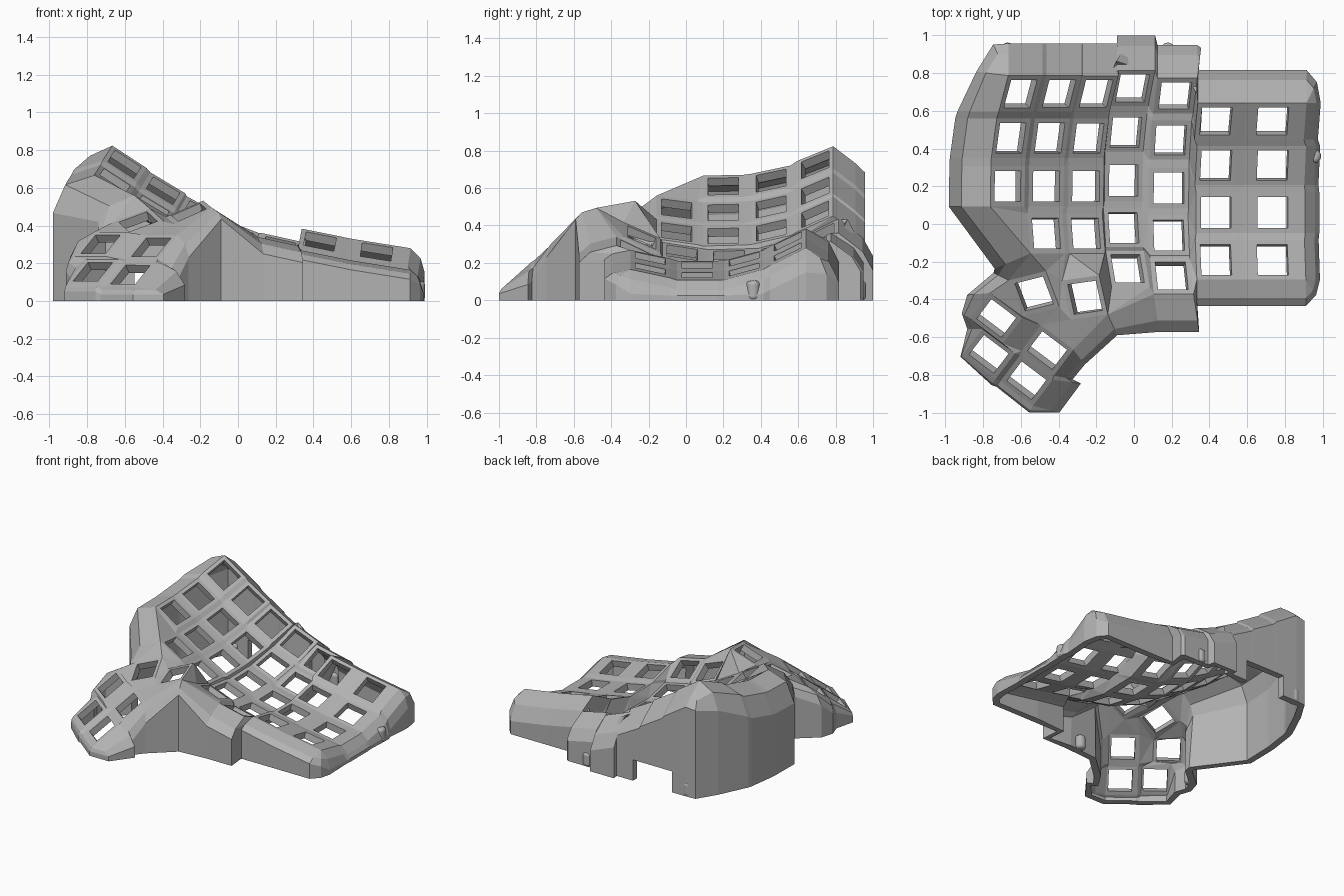
import bpy, bmesh
from math import cos, sin, radians
from mathutils import Vector

if "Cube" in bpy.data.objects:
    bpy.data.objects.remove(bpy.data.objects["Cube"])

grey = bpy.data.materials.new("plain grey")
grey.use_nodes = True
grey.diffuse_color = (0.45, 0.45, 0.45, 1)
grey.node_tree.nodes["Principled BSDF"].inputs["Base Color"].default_value = (0.45, 0.45, 0.45, 1)

bm = bmesh.new()
HALF, HOLE = 0.108, 0.082


def face(*verts):
    loop = list(dict.fromkeys(verts))
    if len(loop) > 2 and not bm.faces.get(loop):
        bm.faces.new(loop)


def key(x, y, z, gx, gy, turn=0, left=HALF, right=HALF):
    """Square frame round one switch hole, tilted by the slopes gx and gy."""
    c, s = cos(radians(turn)), sin(radians(turn))
    u = Vector((c, s, gx * c + gy * s)).normalized()
    v = Vector((-gx, -gy, 1)).normalized().cross(u)
    mid = Vector((x, y, z))

    def ring(l, r, h):
        return [bm.verts.new(mid + u * a + v * b) for a, b in ((-l, h), (r, h), (r, -h), (-l, -h))]
    outer, inner = ring(left, right, HALF), ring(HOLE, HOLE, HOLE)
    for i in range(4):
        j = (i + 1) % 4
        face(outer[i], inner[i], inner[j], outer[j])
    return dict(zip(("TL", "TR", "BR", "BL"), outer))


def bridge(a, b):
    """Strip of triangles between two lines of corners."""
    i = j = 0
    while i < len(a) - 1 or j < len(b) - 1:
        step_a = j == len(b) - 1 or (
            i < len(a) - 1 and (a[i + 1].co - b[j].co).length <= (a[i].co - b[j + 1].co).length)
        if step_a:
            face(a[i], a[i + 1], b[j])
            i += 1
        else:
            face(a[i], b[j + 1], b[j])
            j += 1


def side(column, s):
    return [k[e + s] for k in column for e in "TB"]


# Finger columns: x, y shift, height, sideways slope, lean, row count
row_y = (0.69, 0.455, 0.20, -0.05, -0.265)
row_z = (0.115, 0.03, 0, 0.02, 0.1)
row_g = (0.58, 0.30, 0.03, -0.18, -0.5)
row_x = (0.068, 0.018, 0, 0, 0.03)
fingers = ((-0.67, 0, 0.61, -0.65, 1, 3), (-0.465, 0, 0.47, -0.6, 1, 4),
           (-0.255, 0, 0.345, -0.55, 0.8, 4), (-0.055, 0.03, 0.235, -0.38, 0.7, 5),
           (0.185, -0.01, 0.17, -0.22, 0.5, 5))
cols = [[key(x + row_x[r] * lean, row_y[r] + dy, z + row_z[r], gx, row_g[r])
         for r in range(n)] for x, dy, z, gx, lean, n in fingers]

# Outer columns, set forward and raised; the last one has wide keys
outer_rows = ((0.545, 0.125, 0.5), (0.31, 0.03, 0.28), (0.06, 0, 0), (-0.19, 0.035, -0.22))
for x, z, gx, l, r in ((0.435, 0.19, -0.2, HALF, HALF), (0.735, 0.135, -0.16, 0.15, 0.175)):
    cols.append([key(x, y, z + dz, gx, gy, 0, l, r) for y, dz, gy in outer_rows])

# Webs inside each column and between columns
for col in cols:
    for a, b in zip(col, col[1:]):
        bridge([a["BL"], a["BR"]], [b["TL"], b["TR"]])
for n, (a, b) in enumerate(zip(cols, cols[1:])):
    la, lb = side(a, "R"), side(b, "L")
    if n == 0:
        la.append(a[-1]["BL"])
    if n == 2:
        lb.pop()
    bridge(la, lb)

# Thumb cluster
t1 = key(-0.26, -0.39, 0.47, 0.4, 0.27, 8)
t2 = key(-0.53, -0.37, 0.42, 0.26, 0.45, 14)
t3, t4, t5, t6 = [key(x, y, z, 0.45, 0.6, -37) for x, y, z in (
    (-0.73, -0.5, 0.3), (-0.77, -0.69, 0.155), (-0.46, -0.67, 0.285), (-0.57, -0.83, 0.14))]
bridge(side([t2], "R"), side([t1], "L"))
bridge(side([t3, t4], "R"), side([t5, t6], "L"))
for a, b in ((t3, t4), (t5, t6)):
    bridge([a["BL"], a["BR"]], [b["TL"], b["TR"]])
bridge([t2["TL"], t2["BL"], t2["BR"], t1["BL"], t1["BR"]],
       [t3["TL"], t3["TR"], t5["TL"], t5["TR"]])
c0, c1, c2, c3, c4, c5, c6 = cols
bridge([c1[3]["BL"], c1[3]["BR"], c2[3]["BL"], c2[3]["BR"], c3[4]["TL"], c3[4]["BL"]],
       [t2["TL"], t2["TR"], t1["TL"], t1["TR"], t1["BR"]])
bridge([t1["BR"]], [c3[4]["BL"], c3[4]["BR"], c4[4]["BL"]])

# Outer wall: each rim corner with its outward offset, drop and shoulder share of the drop
rim = []


def wall(corners, dx, dy, drop, bend=0.4):
    rim.extend((v, Vector((dx, dy, -drop)), bend) for v in corners)


def edge(columns, e, row):
    return [k[row][e + s] for k in columns for s in "LR"]


wall(side(c0, "L")[:0:-1], -0.22, 0, 0.2, 0.25)
wall([c0[0]["TL"]], -0.17, 0.02, 0.18, 0.3)
wall([c0[0]["TL"]], -0.08, 0.165, 0.15, 0.65)
wall(edge((c0, c1, c2), "T", 0), 0, 0.17, 0.14, 0.65)
wall(edge((c3,), "T", 0), 0, 0.185, 0.2, 0.5)
wall(edge((c4,), "T", 0), 0, 0.175, 0.16, 0.5)
wall([c4[0]["TR"]], 0.02, 0.16, 0.16, 0.5)
wall(edge((c5, c6), "T", 0), 0, 0.175, 0.18)
wall([c6[0]["TR"]], 0.055, 0.11, 0.14)
wall(side(c6, "R"), 0.075, 0, 0.13)
wall([c6[3]["BR"]], 0.055, -0.08, 0.08)
wall(edge((c5, c6), "B", 3)[::-1], 0, -0.14, 0.05)
wall([c4[4]["BR"]], 0.03, -0.2, 0.09)
wall([c4[4]["BL"]], 0.03, -0.2, 0.09)
wall([t1["BR"]], 0.05, -0.11, 0.06)
wall([t5["TR"]], 0.06, -0.08, 0.12)
wall([t5["BR"]], 0.1, -0.02, 0.12)
wall([t6["TR"]], 0.15, -0.02, 0.12)
wall([t6["BR"]], 0.14, -0.036, 0.04)
wall([t6["BR"]], -0.02, -0.036, 0.04)
wall([t6["BL"], t4["BR"]], -0.02, -0.03, 0.04)
wall([t4["BL"]], -0.012, -0.01, 0.04)
wall([t4["TL"]], -0.08, 0, 0.1)
wall([t3["BL"]], -0.045, 0.03, 0.08)
wall([t3["TL"]], -0.12, -0.01, 0.12)
wall([t2["TL"]], -0.08, 0.04, 0.1)
wall([c1[3]["BL"]], -0.19, -0.08, 0.14)

levels = []
for v, off, bend in rim:
    shoulder = v.co + Vector((off.x * 0.7, off.y * 0.7, off.z * bend))
    lower = v.co + off
    shoulder.z, lower.z = max(shoulder.z, 0.05), max(lower.z, 0.025)
    ground = Vector((lower.x, lower.y, 0))
    levels.append([v] + [bm.verts.new(p) for p in (shoulder, lower, ground)])
for a, b in zip(levels, levels[1:] + levels[:1]):
    for n in range(3):
        face(a[n], a[n + 1], b[n + 1], b[n])


# Port opening at the foot of the back wall
def in_back(f):
    c = f.calc_center_median()
    return c.y > 0.85 and -0.8 < c.x < 0 and abs(f.normal.z) < 0.1


bm.normal_update()
for co, no in (((-0.55, 0, 0), (1, 0, 0)), ((-0.22, 0, 0), (1, 0, 0)), ((0, 0, 0.16), (0, 0, 1))):
    faces = [f for f in bm.faces if in_back(f)]
    edges = {e for f in faces for e in f.edges}
    verts = {v for f in faces for v in f.verts}
    bmesh.ops.bisect_plane(bm, geom=faces + list(edges) + list(verts), plane_co=co, plane_no=no)
    bm.normal_update()
port = [f for f in bm.faces if in_back(f) and -0.55 < f.calc_center_median().x < -0.22
        and f.calc_center_median().z < 0.16]
bmesh.ops.delete(bm, geom=port, context="FACES")

bmesh.ops.recalc_face_normals(bm, faces=bm.faces[:])
bm.normal_update()
if sum(f.normal.z * f.calc_area() for f in bm.faces) < 0:
    bmesh.ops.reverse_faces(bm, faces=bm.faces[:])

# Case shell, thickened inward
mesh = bpy.data.meshes.new("case_shell")
bm.to_mesh(mesh)
bm.free()
mesh.materials.append(grey)
shell = bpy.data.objects.new("case_shell", mesh)
bpy.context.collection.objects.link(shell)
thick = shell.modifiers.new("thickness", "SOLIDIFY")
thick.thickness, thick.offset = 0.05, -1

# Screw posts along the inside of the wall
for x, y in ((-0.67, 0.925), (0.18, 0.925), (0.955, 0.36), (0.05, -0.52), (-0.84, -0.4)):
    bpy.ops.mesh.primitive_cylinder_add(vertices=24, radius=0.037, depth=0.105, location=(x, y, 0.0525))
    post = bpy.context.object
    post.name = "screw_post"
    post.data.materials.append(grey)
    bevel = post.modifiers.new("round_top", "BEVEL")
    bevel.width, bevel.segments = 0.02, 3
    bpy.ops.object.shade_smooth_by_angle()
